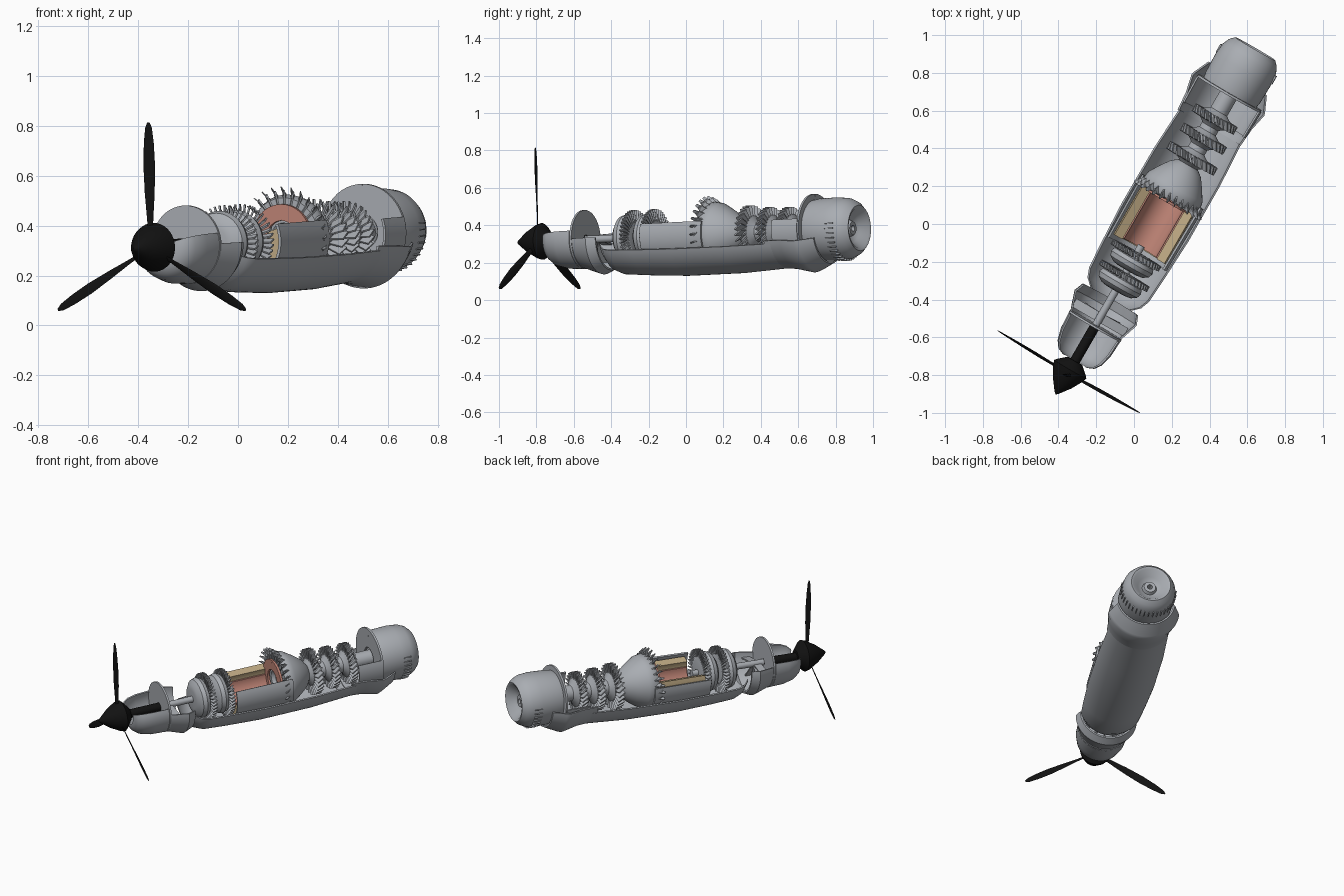
import bpy, bmesh
from math import radians, sin, cos, pi
from mathutils import Matrix, Vector

cube = bpy.data.objects.get("Cube")
if cube:
    bpy.data.objects.remove(cube, do_unlink=True)

# Engine frame: local Y runs from propeller to tail, X is sideways, Z is up
FRAME = (Matrix.Translation((-0.35, -0.79, 0.313))
         @ Matrix.Rotation(radians(-30), 4, 'Z') @ Matrix.Rotation(radians(2.1), 4, 'X'))


def material(name, color):
    m = bpy.data.materials.new(name)
    m.use_nodes = True
    m.diffuse_color = (*color, 1)
    m.node_tree.nodes["Principled BSDF"].inputs["Base Color"].default_value = (*color, 1)
    return m


GREY = material("metal grey", (0.40, 0.42, 0.45))
BLACK = material("propeller black", (0.006, 0.006, 0.006))
COPPER = material("copper red", (0.52, 0.23, 0.18))
TAN = material("liner tan", (0.52, 0.40, 0.23))


def finish(name, bm, mat, angle=35):
    bmesh.ops.remove_doubles(bm, verts=bm.verts, dist=1e-5)
    bmesh.ops.recalc_face_normals(bm, faces=bm.faces)
    me = bpy.data.meshes.new(name)
    bm.to_mesh(me)
    bm.free()
    me.materials.append(mat)
    me.shade_smooth()
    me.set_sharp_from_angle(angle=radians(angle))
    ob = bpy.data.objects.new(name, me)
    bpy.context.collection.objects.link(ob)
    ob.matrix_world = FRAME
    return ob


def skin(bm, rings, loop, closed):
    """Join rings of points; loop joins last ring to first, closed joins ring ends."""
    vs = [[bm.verts.new(p) for p in ring] for ring in rings]
    n = len(vs[0])
    for i in range(len(vs) if loop else len(vs) - 1):
        a, b = vs[i], vs[(i + 1) % len(vs)]
        for j in range(n if closed else n - 1):
            k = (j + 1) % n
            bm.faces.new((a[j], a[k], b[k], b[j]))
    if not loop:
        bm.faces.new(vs[0])
        bm.faces.new(vs[-1])


def lathe(name, profile, mat=GREY, steps=48):
    """Full solid of revolution from (station, radius) points."""
    bm = bmesh.new()
    angles = [2 * pi * i / steps for i in range(steps)]
    skin(bm, [[(r * cos(a), s, r * sin(a)) for s, r in profile] for a in angles], True, False)
    return finish(name, bm, mat)


def shell(name, profile, left, right, thick=0.01, mat=GREY, steps=36):
    """Cutaway wall; left and right are degrees up from the keel."""
    bm = bmesh.new()
    loop = [(s, r + thick / 2) for s, r in profile] + [(s, r - thick / 2) for s, r in reversed(profile)]
    angles = [radians(-90 - left + (left + right) * i / steps) for i in range(steps + 1)]
    skin(bm, [[(r * cos(a), s, r * sin(a)) for s, r in loop] for a in angles], False, True)
    return finish(name, bm, mat)


def blades(name, s, r0, r1, count, chord, thick, pitch=30, lean=0, taper=1.0, arc=360, start=0):
    """Row of thin vanes around the axis."""
    bm = bmesh.new()
    for i in range(count):
        m = (Matrix.Rotation(radians(start + arc * i / count), 4, 'Y')
             @ Matrix.Translation((0, s, r0)) @ Matrix.Rotation(radians(lean), 4, 'X')
             @ Matrix.Translation((0, 0, (r1 - r0) / 2)) @ Matrix.Rotation(radians(pitch), 4, 'Z')
             @ Matrix.Diagonal((thick, chord, r1 - r0, 1)) @ Matrix.Rotation(pi / 4, 4, 'Z'))
        bmesh.ops.create_cone(bm, cap_ends=True, segments=4, radius1=0.707,
                              radius2=0.707 * taper, depth=1, matrix=m)
    return finish(name, bm, GREY)


# Propeller: spinner, shaft and three twisted blades
lathe("spinner", [(-0.13, 0), (-0.12, 0.012), (-0.06, 0.057), (0, 0.09), (0.025, 0.098),
                  (0.035, 0.09), (0.075, 0.045), (0.075, 0)], BLACK)
lathe("propeller_shaft", [(0.05, 0), (0.05, 0.027), (0.295, 0.027), (0.295, 0)], BLACK, 24)
stations = [(0.05, 0.018, 40), (0.12, 0.026, 35), (0.22, 0.040, 25), (0.33, 0.048, 16),
            (0.42, 0.042, 11), (0.48, 0.029, 8), (0.502, 0.010, 7)]
for i in range(3):
    bm = bmesh.new()
    turn = Matrix.Rotation(radians(120 * i), 3, 'Y')
    rings = []
    for r, width, twist in stations:
        rot = Matrix.Rotation(radians(twist), 3, 'Z')
        rings.append([turn @ (rot @ Vector((width / 2 * cos(a), width * 0.09 * sin(a), 0))
                              + Vector((0, 0, r)))
                      for a in (2 * pi * k / 12 for k in range(12))])
    skin(bm, rings, False, True)
    finish(f"propeller_blade_{i + 1}", bm, BLACK, 50)

# Nose cowl, bulkhead and flared intake housing
shell("nose_cowl", [(0.075, 0.07), (0.09, 0.105), (0.125, 0.13), (0.19, 0.147), (0.28, 0.152)], 108, 108)
lathe("front_bulkhead", [(0.283, 0), (0.283, 0.158), (0.295, 0.158), (0.295, 0)])
shell("intake_housing", [(0.29, 0.148), (0.34, 0.165), (0.40, 0.185), (0.45, 0.165)], 100, 92)
blades("intake_struts", 0.34, 0.02, 0.16, 5, 0.05, 0.008, 0, arc=200, start=100)
lathe("main_shaft", [(0.29, 0), (0.29, 0.02), (0.78, 0.02), (0.78, 0)], GREY, 24)

# Lower casing with its raised side walls
shell("lower_casing", [(0.45, 0.125), (0.49, 0.17), (0.54, 0.19), (0.68, 0.20), (0.92, 0.212),
                       (1.26, 0.21), (1.52, 0.195), (1.62, 0.195)], 70, 70)
shell("chamber_casing", [(0.73, 0.176), (1.11, 0.182)], 98, 112, 0.012)
shell("rear_side_wall", [(1.55, 0.188), (1.71, 0.192)], 85, 108)

# Front compressor: two rounded wheels with vane rows
for i, s in enumerate((0.565, 0.69)):
    lathe(f"compressor_wheel_{i + 1}", [(s - 0.06, 0), (s - 0.06, 0.06), (s - 0.055, 0.09), (s - 0.035, 0.118),
                                        (s - 0.01, 0.126), (s + 0.012, 0.118), (s + 0.02, 0.095),
                                        (s + 0.045, 0.09), (s + 0.05, 0.06), (s + 0.05, 0)])
    blades(f"compressor_vanes_{i + 1}", s + 0.032, 0.08, 0.147, 40, 0.03, 0.007, 25)

# Combustion chamber: tan liner, copper inner trough and end arch
shell("chamber_liner", [(0.76, 0.135), (1.07, 0.135)], 108, 108, 0.05, TAN)
shell("chamber_floor", [(0.765, 0.104), (1.07, 0.104)], 90, 90, 0.012, COPPER)
shell("chamber_end_ring", [(1.05, 0.102), (1.064, 0.102)], 179.9, 179.9, 0.066, COPPER, 48)

# Turbine cone with its forward leaning vanes
lathe("turbine_cone", [(1.07, 0.06), (1.07, 0.16), (1.10, 0.172), (1.14, 0.165), (1.20, 0.128),
                       (1.25, 0.092), (1.275, 0.06), (1.275, 0.04), (1.09, 0.04), (1.07, 0.06)])
blades("turbine_vanes", 1.105, 0.145, 0.222, 28, 0.045, 0.010, 25, 42, 0.3)
blades("turbine_inner_vanes", 1.075, 0.12, 0.19, 28, 0.03, 0.006, 40)

# Rear rotor: three bladed discs on a waisted spool
lathe("rear_spool", [(1.25, 0), (1.25, 0.05), (1.72, 0.05), (1.72, 0)], GREY, 32)
for i, (s, r) in enumerate(((1.315, 0.145), (1.435, 0.132), (1.555, 0.128))):
    lathe(f"rotor_disc_{i + 1}", [(s - 0.05, 0.045), (s - 0.035, 0.06), (s - 0.02, 0.086), (s + 0.02, 0.09),
                                  (s + 0.035, 0.064), (s + 0.05, 0.045)])
    blades(f"rotor_vanes_{i + 1}", s, 0.075, r, 28, 0.05, 0.007, 35)

# Rear collar, mounting plate and tail housing
shell("rear_collar", [(1.50, 0.192), (1.60, 0.20), (1.70, 0.222), (1.72, 0.215), (1.80, 0.178)], 82, 75)
shell("rear_plate", [(1.705, 0.13), (1.718, 0.13)], 179.9, 179.9, 0.125, GREY, 48)
lathe("tail_housing", [(1.715, 0.06), (1.715, 0.16), (1.75, 0.166), (1.86, 0.169), (1.925, 0.162),
                       (1.96, 0.146), (1.985, 0.122), (1.98, 0.108), (1.94, 0.075), (1.925, 0.045),
                       (1.945, 0.036), (1.945, 0.016), (1.88, 0.014), (1.88, 0)])
blades("tail_louvres", 1.89, 0.155, 0.173, 22, 0.05, 0.005, 0, arc=200, start=80)
